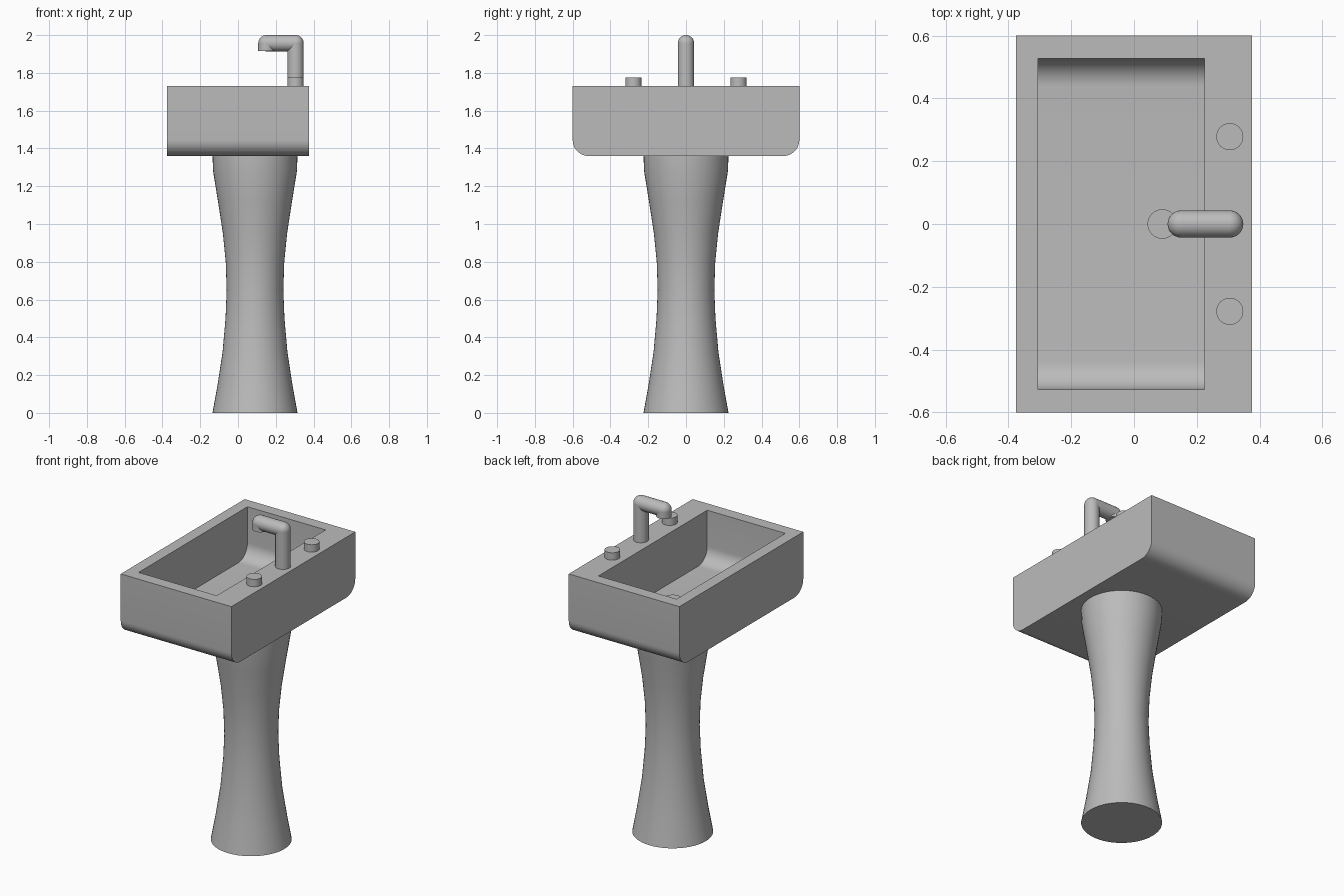
import bpy, bmesh, math
from mathutils import Vector

cube = bpy.data.objects.get("Cube")
if cube:
    bpy.data.objects.remove(cube, do_unlink=True)

grey = bpy.data.materials.new("ceramic grey")
grey.use_nodes = True
colour = (0.5, 0.5, 0.5, 1)
grey.diffuse_color = colour
grey.node_tree.nodes["Principled BSDF"].inputs["Base Color"].default_value = colour


def finish(name, bm, angle=35):
    """Turn a bmesh into a smooth-shaded object with sharp edges kept."""
    bmesh.ops.recalc_face_normals(bm, faces=bm.faces)
    mesh = bpy.data.meshes.new(name)
    bm.to_mesh(mesh)
    bm.free()
    mesh.materials.append(grey)
    obj = bpy.data.objects.new(name, mesh)
    bpy.context.collection.objects.link(obj)
    bpy.ops.object.select_all(action='DESELECT')
    obj.select_set(True)
    bpy.context.view_layer.objects.active = obj
    bpy.ops.object.shade_smooth_by_angle(angle=math.radians(angle))
    return obj


def trough_profile(half, bottom, top, radius, steps=10):
    """U-shaped outline in y and z with rounded lower corners."""
    right = []
    for i in range(steps + 1):
        a = math.pi / 2 * i / steps
        right.append((half - radius + radius * math.sin(a),
                      bottom + radius - radius * math.cos(a)))
    right.append((half, top))
    return [(-y, z) for y, z in reversed(right)] + right


def cylinder(bm, start, end, radius, sides=32):
    start, end = Vector(start), Vector(end)
    axis = end - start
    matrix = axis.to_track_quat('Z', 'Y').to_matrix().to_4x4()
    matrix.translation = (start + end) / 2
    bmesh.ops.create_cone(bm, cap_ends=True, segments=sides, radius1=radius,
                          radius2=radius, depth=axis.length, matrix=matrix)


# Basin: outer and inner troughs joined by a flat rim
TOP = 1.73
bm = bmesh.new()
rims = []
for profile, x0, x1 in ((trough_profile(0.6, 1.36, TOP, 0.085), -0.375, 0.375),
                        (trough_profile(0.527, 1.42, TOP, 0.09), -0.305, 0.225)):
    ends = [[bm.verts.new((x, y, z)) for y, z in profile] for x in (x0, x1)]
    for end in ends:
        bm.faces.new(end)
    a, b = ends
    for i in range(len(profile) - 1):
        bm.faces.new((a[i], a[i + 1], b[i + 1], b[i]))
    rims.append((a[0], a[-1], b[-1], b[0]))
outer, inner = rims
for i in range(4):
    j = (i + 1) % 4
    bm.faces.new((outer[i], outer[j], inner[j], inner[i]))
finish("basin", bm)

# Pedestal: waisted column turned from a profile
CENTRE = 0.09
profile = [(0.225, 0), (0.198, 0.15), (0.172, 0.32), (0.156, 0.5), (0.15, 0.65),
           (0.155, 0.8), (0.17, 0.95), (0.196, 1.12), (0.222, 1.28), (0.225, 1.36)]
SIDES = 48
bm = bmesh.new()
rings = []
for r, z in profile:
    angles = [2 * math.pi * k / SIDES for k in range(SIDES)]
    rings.append([bm.verts.new((CENTRE + r * math.cos(t), r * math.sin(t), z))
                  for t in angles])
for low, high in zip(rings, rings[1:]):
    for k in range(SIDES):
        n = (k + 1) % SIDES
        bm.faces.new((low[k], low[n], high[n], high[k]))
bm.faces.new(rings[0])
bm.faces.new(rings[-1])
finish("pedestal", bm)

# Faucet: upright, arm and short nozzle with rounded elbows
PIPE, TAP_X, NOZZLE_X, ARM_Z = 0.043, 0.305, 0.15, 1.957
bm = bmesh.new()
cylinder(bm, (TAP_X, 0, TOP), (TAP_X, 0, ARM_Z), PIPE)
cylinder(bm, (TAP_X, 0, ARM_Z), (NOZZLE_X, 0, ARM_Z), PIPE)
cylinder(bm, (NOZZLE_X, 0, ARM_Z), (NOZZLE_X, 0, 1.916), PIPE)
finish("faucet", bm)
for name, x in (("faucet_elbow", TAP_X), ("nozzle_elbow", NOZZLE_X)):
    bm = bmesh.new()
    bmesh.ops.create_uvsphere(bm, u_segments=32, v_segments=16, radius=PIPE)
    bmesh.ops.translate(bm, verts=bm.verts, vec=(x, 0, ARM_Z))
    finish(name, bm)

# Tap knobs on either side of the faucet
for name, y in (("front_tap", -0.278), ("back_tap", 0.278)):
    bm = bmesh.new()
    cylinder(bm, (TAP_X, y, TOP), (TAP_X, y, 1.775), PIPE)
    finish(name, bm)

# Drain disc in the basin floor
bm = bmesh.new()
cylinder(bm, (CENTRE, 0, 1.415), (CENTRE, 0, 1.428), 0.047)
finish("drain", bm)
